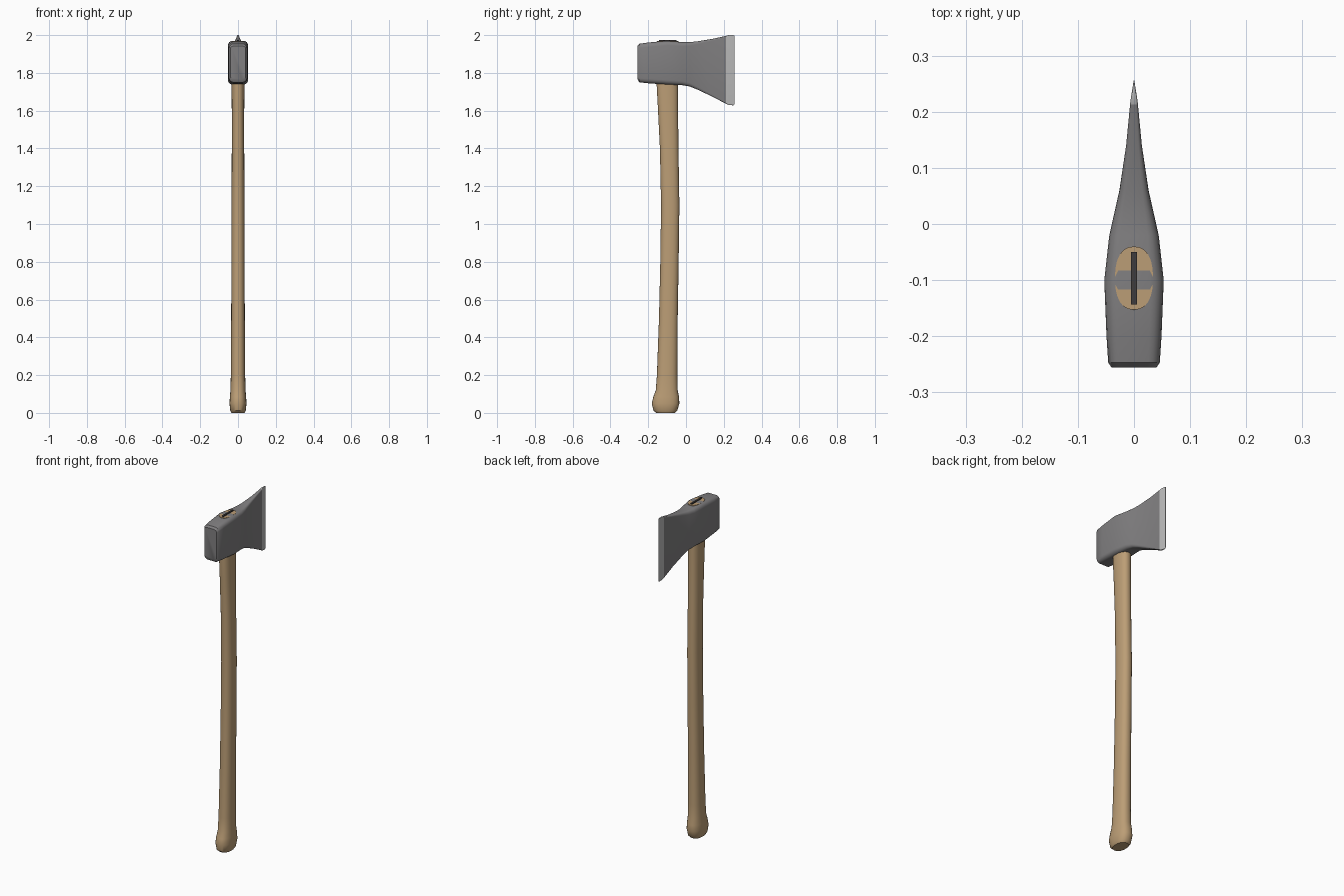
import bpy, math

if "Cube" in bpy.data.objects:
    bpy.data.objects.remove(bpy.data.objects["Cube"])


def material(name, rgb):
    m = bpy.data.materials.new(name)
    m.diffuse_color = (*rgb, 1)
    m.use_nodes = True
    m.node_tree.nodes["Principled BSDF"].inputs["Base Color"].default_value = m.diffuse_color
    return m


STEEL = material("dark_steel", (0.22, 0.215, 0.22))
EDGE = material("ground_steel", (0.5, 0.5, 0.5))
WOOD = material("wood", (0.5, 0.34, 0.18))
DARK = material("wedge_dark", (0.05, 0.045, 0.045))


def loft(name, rings, mat, angle=35):
    """Skin a list of equal-length closed rings and cap both ends."""
    n = len(rings[0])
    verts = [p for ring in rings for p in ring]
    faces = [tuple(range(n))[::-1], tuple(range(len(verts) - n, len(verts)))]
    for r in range(len(rings) - 1):
        for i in range(n):
            a, b = r * n + i, r * n + (i + 1) % n
            faces.append((a, b, b + n, a + n))
    mesh = bpy.data.meshes.new(name)
    mesh.from_pydata(verts, [], faces)
    ob = bpy.data.objects.new(name, mesh)
    bpy.context.collection.objects.link(ob)
    mesh.materials.append(mat)
    bpy.ops.object.select_all(action='DESELECT')
    ob.select_set(True)
    bpy.context.view_layer.objects.active = ob
    bpy.ops.object.shade_smooth_by_angle(angle=math.radians(angle))
    return ob


def oval(z, y0, y1, hx, n=24, power=0.85):
    """Slightly squared oval handle section."""
    cy, hy = (y0 + y1) / 2, (y1 - y0) / 2
    ring = []
    for i in range(n):
        c, s = math.cos(2 * math.pi * i / n), math.sin(2 * math.pi * i / n)
        ring.append((hx * math.copysign(abs(c) ** power, c),
                     cy + hy * math.copysign(abs(s) ** power, s), z))
    return ring


def rounded(y, hx, z0, z1, rz, seg=4):
    """Rounded rectangle head section in the xz plane."""
    rx = min(0.45 * hx, 0.024)
    cz, hz = (z0 + z1) / 2, (z1 - z0) / 2
    ring = []
    for k, (sx, sz) in enumerate([(1, 1), (-1, 1), (-1, -1), (1, -1)]):
        for j in range(seg + 1):
            a = math.pi / 2 * (k + j / seg)
            ring.append((sx * (hx - rx) + rx * math.cos(a), y,
                         cz + sz * (hz - rz) + rz * math.sin(a)))
    return ring[::-1]


# Handle: swelling knob, slim grip, flared shoulder entering the eye
handle = [(0.0, -0.158, -0.058, 0.034), (0.012, -0.172, -0.046, 0.041),
          (0.05, -0.181, -0.035, 0.045), (0.085, -0.173, -0.037, 0.043),
          (0.12, -0.16, -0.044, 0.040), (0.2, -0.154, -0.046, 0.038),
          (0.5, -0.143, -0.044, 0.036), (0.8, -0.136, -0.039, 0.035),
          (1.1, -0.132, -0.035, 0.034), (1.4, -0.138, -0.040, 0.033),
          (1.6, -0.148, -0.042, 0.033), (1.73, -0.155, -0.042, 0.034),
          (1.9685, -0.153, -0.040, 0.034)]
loft("handle", [oval(*s) for s in handle], WOOD)

# Axe head: chamfered poll, bulging eye, flared thinning blade
head = [(-0.256, 0.040, 1.765, 1.943, 0.016), (-0.247, 0.046, 1.750, 1.954, 0.022),
        (-0.20, 0.049, 1.745, 1.961, 0.024), (-0.10, 0.053, 1.738, 1.970, 0.024),
        (-0.02, 0.044, 1.735, 1.963, 0.022), (0.02, 0.035, 1.728, 1.963, 0.02),
        (0.06, 0.026, 1.712, 1.967, 0.016), (0.14, 0.014, 1.674, 1.980, 0.010),
        (0.213, 0.007, 1.636, 1.996, 0.006)]
loft("axe_head", [rounded(*s) for s in head], STEEL)

# Ground cutting edge
edge = [(0.213, 0.0072, 1.636, 1.996, 0.006), (0.225, 0.0055, 1.631, 2.0, 0.005),
        (0.250, 0.0015, 1.628, 2.0, 0.003), (0.256, 0.0005, 1.632, 1.997, 0.002)]
loft("cutting_edge", [rounded(*s) for s in edge], EDGE)

# Wedge driven into the top of the handle
bpy.ops.mesh.primitive_cube_add(size=1, location=(0, -0.0965, 1.952))
wedge = bpy.context.object
wedge.name = "wedge"
wedge.scale = (0.010, 0.094, 0.045)
wedge.data.materials.append(DARK)
